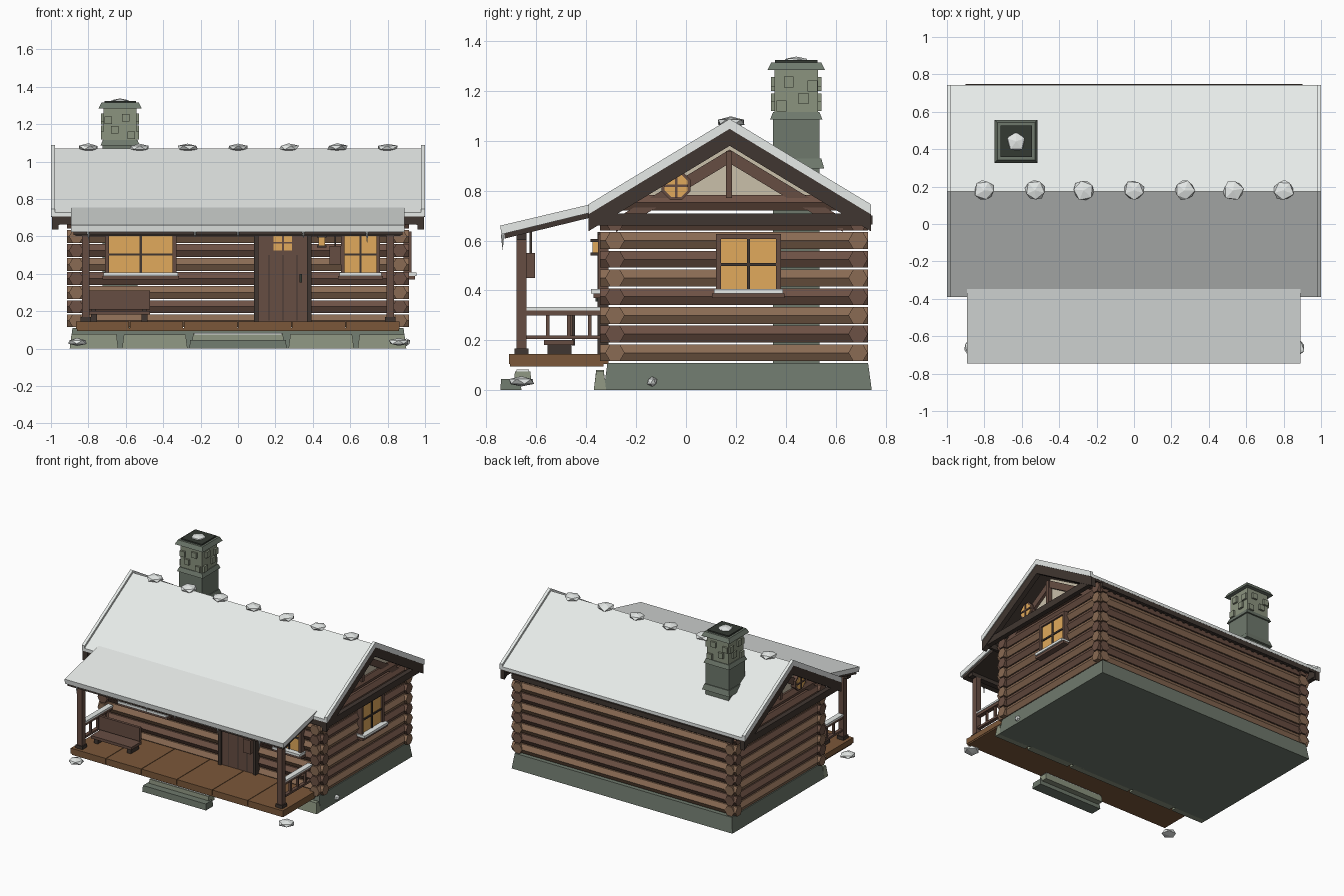
import bpy, math, random
from mathutils import Vector

if "Cube" in bpy.data.objects:
    bpy.data.objects.remove(bpy.data.objects["Cube"])
random.seed(4)


def mat(name, r, g, b):
    m = bpy.data.materials.new(name)
    m.diffuse_color = [(c / 255) ** 2.2 for c in (r, g, b)] + [1]
    m.use_nodes = True
    m.node_tree.nodes["Principled BSDF"].inputs["Base Color"].default_value = m.diffuse_color
    return m


LOG_A, LOG_B = mat("log_light", 136, 106, 84), mat("log_dark", 108, 82, 70)
DARK, TRIM = mat("dark_wood", 66, 57, 52), mat("trim_wood", 102, 78, 68)
DECK, CREAM = mat("deck_wood", 122, 88, 60), mat("plaster", 200, 190, 168)
SNOW, GLASS = mat("snow", 230, 234, 232), mat("lit_glass", 224, 168, 92)
STONE, STONE2 = mat("stone", 110, 120, 108), mat("light_stone", 138, 146, 126)
SOOT = mat("soot", 55, 60, 54)


def mesh(name, verts, faces, m):
    me = bpy.data.meshes.new(name)
    me.from_pydata(verts, [], faces)
    me.materials.append(m)
    ob = bpy.data.objects.new(name, me)
    bpy.context.collection.objects.link(ob)
    return ob


def loft(name, a, b, m):
    """Closed solid between two matching outlines."""
    n = len(a)
    sides = [(i, (i + 1) % n, n + (i + 1) % n, n + i) for i in range(n)]
    caps = [tuple(range(n))[::-1], tuple(range(n, 2 * n))]
    d = (Vector(b[0]) - Vector(a[0]))
    nrm = sum(((Vector(a[i]) - Vector(a[0])).cross(Vector(a[(i + 1) % n]) - Vector(a[0])) for i in range(n)), Vector())
    faces = sides + caps
    if nrm.dot(d) < 0:
        faces = [f[::-1] for f in faces]
    return mesh(name, list(a) + list(b), faces, m)


def box(name, m, x0, x1, y0, y1, z0, z1, inset=0):
    def ring(z, i):
        return [(x0 + i, y0 + i, z), (x1 - i, y0 + i, z), (x1 - i, y1 - i, z), (x0 + i, y1 - i, z)]
    return loft(name, ring(z0, 0), ring(z1, inset), m)


def prism(name, m, profile, x0, x1):
    return loft(name, [(x0, y, z) for y, z in profile], [(x1, y, z) for y, z in profile], m)


def disc(name, m, x0, x1, y, z, r, n=8):
    prism(name, m, [(y + r * math.cos((i + .5) * 2 * math.pi / n), z + r * math.sin((i + .5) * 2 * math.pi / n)) for i in range(n)], x0, x1)


def log(name, m, axis, c, z, a, b, r=.039):
    ring = [(c + r * math.cos(i * math.pi / 3), z + r * math.sin(i * math.pi / 3)) for i in range(6)]
    if axis == 'x':
        prism(name, m, ring, a, b)
    else:
        loft(name, [(u, a, v) for u, v in ring], [(u, b, v) for u, v in ring], m)


def lump(name, x, y, z, r, h):
    bpy.ops.mesh.primitive_ico_sphere_add(subdivisions=1, radius=1, location=(x, y, z), rotation=(0, 0, random.uniform(0, 6)))
    ob = bpy.context.object
    ob.name = name
    for v in ob.data.vertices:
        v.co *= random.uniform(.88, 1.08)
        v.co.x *= r
        v.co.y *= r
        v.co.z *= h
    ob.data.materials.append(SNOW)


# foundation and front stones
box("foundation", STONE, -.9, .9, -.33, .745, 0, .11, .015)
for a, b in ((-.9, -.64), (-.62, -.27), (-.25, .25), (.27, .62), (.64, .9)):
    box("foundation_stone", STONE2, a, b, -.37, -.32, 0, random.uniform(.075, .092), .01)

# log walls
for i in range(8):
    z, m = .15 + .075 * i, (LOG_A, LOG_B)[i % 2]
    for y in (-.285, .69):
        log("long_wall_log", m, 'x', y, z, -.915, .915)
    for s in (-1, 1):
        log("end_wall_log", m, 'y', s * .865, z, -.345, .73)

# roof chevrons around the ridge
RIDGE = .175


def zr(y, off=0):
    return 1.07 - .605 * abs(y - RIDGE) - off


def chevron(name, m, x0, x1, top, bot, y0=-.39, y1=.742):
    ys = (y0, RIDGE, y1)
    prism(name, m, [(y, zr(y, top)) for y in ys] + [(y, zr(y, bot)) for y in ys[::-1]], x0, x1)


chevron("roof_snow", SNOW, -.985, .985, 0, .022)
chevron("roof_deck", DARK, -.98, .98, .022, .04, -.38, .735)
box("front_fascia", DARK, -.98, .98, -.385, -.365, .665, .71)
box("back_fascia", DARK, -.9, .9, .725, .748, .665, .7)
for i in range(36):
    x = -.875 + i * .05
    box("rafter_tail", DARK, x - .008, x + .008, .70, .742, .66, .7)

# gables
for s in (-1, 1):
    def span(a, b):
        return sorted((s * a, s * b))
    chevron("barge_snow", SNOW, *span(.978, 1.0), -.018, .022)
    chevron("barge_board", DARK, *span(.96, .995), .022, .09)
    x0, x1 = span(.955, .99)
    box("tie_beam", DARK, x0, x1, -.39, .735, .66, .708)
    log("gable_log", LOG_B, 'y', s * .865, .752, -.26, .61, .036)
    prism("gable_panel", CREAM, [(-.2, .765), (.55, .765), (RIDGE, .985)], *span(.85, .87))
    chevron("gable_rake", TRIM, *span(.855, .89), .105, .16, -.28, .63)
    x0, x1 = span(.865, .9)
    box("gable_post", TRIM, x0, x1, .16, .185, .77, .96)
    disc("round_window_frame", TRIM, *span(.87, .905), -.04, .82, .062)
    disc("round_window_glass", GLASS, *span(.9, .91), -.04, .82, .05)
    x0, x1 = span(.9, .916)
    box("round_muntin", TRIM, x0, x1, -.045, -.035, .772, .868)
    box("round_muntin", TRIM, x0, x1, -.088, .008, .815, .825)

for x in (-.8, -.53, -.27, 0, .27, .53, .8):
    lump("ridge_snow", x, .18, 1.075, .06, .022)


# windows: u runs along the wall, d outward
def panel(name, m, side, u0, u1, d0, d1, z0, z1):
    if side == 'front':
        return box(name, m, u0, u1, -.31 - d1, -.31 - d0, z0, z1)
    return box(name, m, .885 + d0, .885 + d1, u0, u1, z0, z1)


def window(side, u0, u1, z0=.4, z1=.607):
    panel("window_glass", GLASS, side, u0, u1, 0, .03, z0, z1)
    for a, b in ((u0 - .02, u0), (u1, u1 + .02)):
        panel("window_jamb", TRIM, side, a, b, 0, .042, z0 - .01, z1)
    panel("window_head", TRIM, side, u0 - .02, u1 + .02, 0, .042, z1, z1 + .02)
    c, h = (u0 + u1) / 2, (z0 + z1) / 2
    panel("window_muntin", DARK, side, c - .006, c + .006, .02, .037, z0, z1)
    panel("window_muntin", DARK, side, u0, u1, .02, .037, h - .006, h + .006)
    panel("window_sill", TRIM, side, u0 - .035, u1 + .035, 0, .06, z0 - .03, z0 - .012)
    panel("sill_snow", SNOW, side, u0 - .028, u1 + .028, 0, .07, z0 - .012, z0 + .006)


window('front', -.69, -.35)
window('front', .57, .74)
window('right', .14, .36)

# door
panel("door", TRIM, 'front', .11, .37, 0, .032, .145, .61)
for a, b in ((.085, .11), (.37, .392)):
    panel("door_jamb", DARK, 'front', a, b, 0, .045, .145, .61)
panel("door_head", DARK, 'front', .085, .392, 0, .045, .61, .635)
for x in (.165, .24, .315):
    panel("door_groove", DARK, 'front', x - .003, x + .003, .02, .034, .15, .5)
for x in (.19, .245):
    for z in (.525, .57):
        panel("door_pane", GLASS, 'front', x, x + .045, .02, .037, z, z + .036)
panel("door_handle", SOOT, 'front', .33, .342, .03, .052, .355, .4)

# wall lantern and hanging sign
panel("lantern_glass", GLASS, 'front', .43, .465, .03, .065, .55, .595)
for z in (.54, .595):
    panel("lantern_plate", DARK, 'front', .422, .473, .0, .072, z, z + .012)
box("hanging_sign", TRIM, .49, .55, -.64, -.605, .45, .55)
box("sign_hanger", DARK, .515, .525, -.627, -.618, .55, .65)

# porch deck
for i in range(6):
    x = -.867 + i * .289
    box("deck_board", DECK, x, x + .285, -.71, -.31, .105, .145)
box("deck_frame", DECK, -.86, .86, -.705, -.33, .095, .11)

# porch roof
prism("porch_snow", SNOW, [(-.745, .66), (-.33, .758), (-.33, .725), (-.74, .625)], -.893, .89)
prism("porch_deck", DARK, [(-.728, .629), (-.33, .727), (-.33, .705), (-.728, .608)], -.88, .88)
box("porch_beam", DARK, -.87, .87, -.68, -.64, .602, .635)
for s in (-1, 1):
    x = s * .815
    box("porch_post", TRIM, x - .02, x + .02, -.68, -.64, .145, .62)
    box("post_foot", DARK, x - .028, x + .028, -.688, -.632, .145, .168)
    # side railing
    box("top_rail", TRIM, x - .016, x + .016, -.64, -.32, .3, .32)
    box("rail_snow", SNOW, x - .02, x + .02, -.64, -.32, .32, .333)
    box("bottom_rail", TRIM, x - .013, x + .013, -.64, -.32, .205, .22)
    for y in (-.555, -.47, -.385):
        box("baluster", TRIM, x - .008, x + .008, y - .007, y + .007, .22, .3)
    lump("corner_snow", s * .86, -.66, .035, .058, .022)
lump("base_snow", .9, -.135, .035, .022, .022)

# bench
box("bench_seat", TRIM, -.8, -.47, -.57, -.45, .182, .202)
box("bench_back", TRIM, -.8, -.47, -.475, -.455, .21, .31)
for x in (-.77, -.5):
    box("bench_leg", DARK, x - .015, x + .015, -.555, -.46, .145, .182)
    box("bench_stile", DARK, x - .012, x + .012, -.458, -.446, .18, .3)

# front steps
box("lower_step", STONE, -.26, .26, -.745, -.66, 0, .045, .004)
box("upper_step", STONE2, -.245, .245, -.69, -.62, .03, .075, .004)
box("step_snow", SNOW, -.235, .235, -.68, -.63, .075, .084)

# icicles
for x, h in ((-.8, .05), (-.23, .035), (0, .03), (.35, .04), (.69, .065)):
    bpy.ops.mesh.primitive_cone_add(vertices=5, radius1=.008, radius2=0, depth=h, location=(x, -.735, .625 - h / 2), rotation=(math.pi, 0, 0))
    bpy.context.object.name = "icicle"
    bpy.context.object.data.materials.append(SNOW)

# chimney
CX, CY = -.63, .442


def block(name, m, h, z0, z1, inset=0):
    box(name, m, CX - h, CX + h, CY - h, CY + h, z0, z1, inset)


block("chimney_base", STONE, .094, .08, 1.1)
block("chimney_shaft", STONE2, .088, 1.1, 1.3)
block("chimney_flashing", STONE, .112, .89, .93, .012)
block("chimney_band", STONE, .105, 1.085, 1.115, .012)
block("chimney_cap", STONE, .115, 1.285, 1.315, .015)
block("chimney_flue", SOOT, .085, 1.315, 1.325)
lump("chimney_snow", CX, CY, 1.323, .055, .014)
for a, z in ((-.03, 1.17), (.03, 1.235), (.06, 1.14), (-.065, 1.22)):
    for s in (-1, 1):
        y, x = CY + s * .09, CX + s * .09
        box("chimney_stone", STONE2, CX + a - .02, CX + a + .02, y - .012, y + .012, z - .02, z + .02)
        box("chimney_stone", STONE2, x - .012, x + .012, CY - a - .02, CY - a + .02, z - .022, z + .022)
